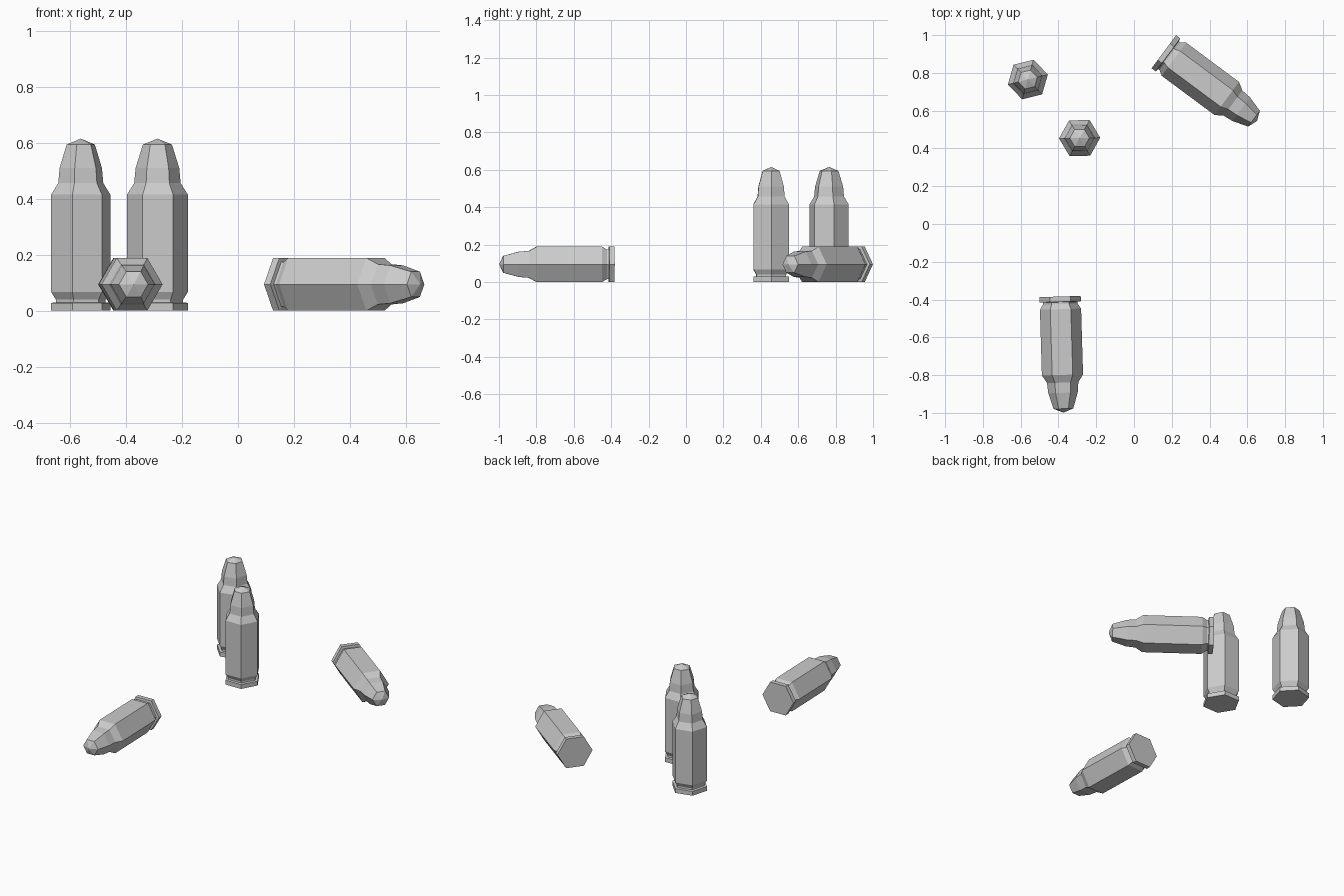
import bpy, bmesh
from math import sin, cos, pi, radians, sqrt
from mathutils import Matrix, Vector

if "Cube" in bpy.data.objects:
    bpy.data.objects.remove(bpy.data.objects["Cube"])

SIDES = 6
R = 0.109
LENGTH = 0.615

# Height and radius of each ring, from rim to nose
PROFILE = [(0, R), (0.028, R), (0.030, 0.092), (0.040, 0.092), (0.067, R),
           (0.415, R), (0.456, 0.083), (0.51, 0.078), (0.594, 0.052)]


def cartridge(name, matrix):
    bm = bmesh.new()
    rings = [[bm.verts.new((r * cos(2 * pi * i / SIDES), r * sin(2 * pi * i / SIDES), z))
              for i in range(SIDES)] for z, r in PROFILE]
    apex = bm.verts.new((0, 0, LENGTH))
    bm.faces.new(rings[0][::-1])
    for i in range(SIDES):
        j = (i + 1) % SIDES
        for a, b in zip(rings, rings[1:]):
            bm.faces.new((a[i], a[j], b[j], b[i]))
        bm.faces.new((rings[-1][i], rings[-1][j], apex))
    bmesh.ops.recalc_face_normals(bm, faces=bm.faces)
    mesh = bpy.data.meshes.new(name)
    bm.to_mesh(mesh)
    bm.free()
    obj = bpy.data.objects.new(name, mesh)
    obj.matrix_world = matrix
    bpy.context.collection.objects.link(obj)


def standing(x, y, turn):
    return Matrix.Translation((x, y, 0)) @ Matrix.Rotation(radians(turn), 4, 'Z')


# Lying on a flat side, nose pointing along the heading
def lying(x, y, heading):
    a = radians(heading)
    nose = Vector((cos(a), sin(a), 0))
    side = Vector((-sin(a), cos(a), 0))
    rot = Matrix((side, nose.cross(side), nose)).transposed().to_4x4()
    return Matrix.Translation((x, y, R * sqrt(3) / 2)) @ rot


cartridge("standing_cartridge_back", standing(-0.562, 0.765, 14))
cartridge("standing_cartridge_front", standing(-0.288, 0.455, 1))
cartridge("lying_cartridge_front", lying(-0.391, -0.384, -88.3))
cartridge("lying_cartridge_back", lying(0.158, 0.912, -36.6))
